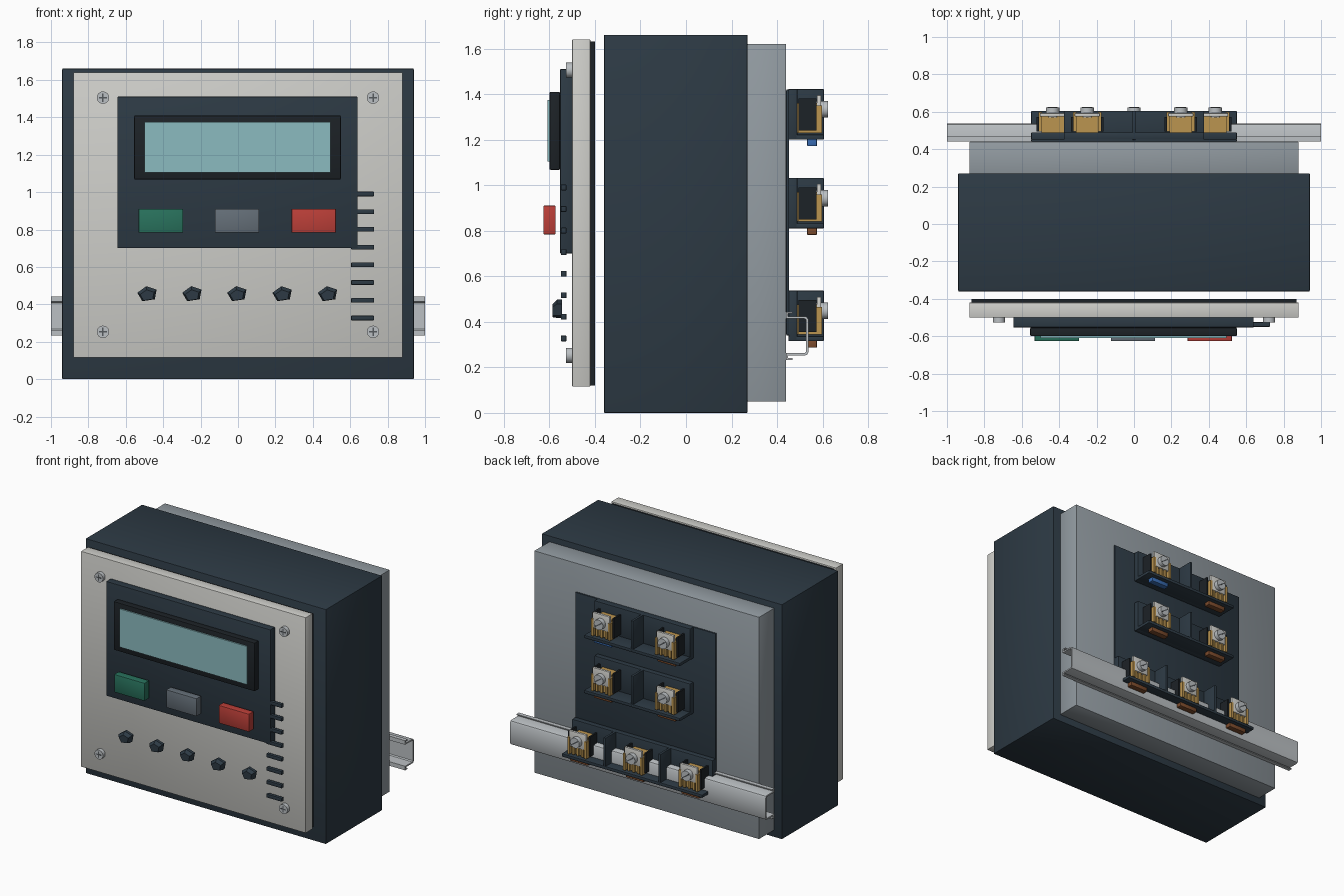
import bpy, bmesh, math
from mathutils import Matrix

if "Cube" in bpy.data.objects:
    bpy.data.objects.remove(bpy.data.objects["Cube"])

def mat(name, r, g, b):
    m = bpy.data.materials.new(name)
    m.diffuse_color = (r, g, b, 1)
    m.use_nodes = True
    m.node_tree.nodes["Principled BSDF"].inputs["Base Color"].default_value = m.diffuse_color
    return m

NAVY = mat("navy", .026, .042, .058)
BLACK = mat("near_black", .012, .016, .02)
CREAM = mat("cream", .62, .62, .59)
GREY = mat("housing_grey", .29, .33, .36)
STEEL = mat("steel", .5, .53, .55)
SLOT = mat("slot", .09, .1, .11)
BRASS = mat("brass", .5, .3, .08)
TEAL = mat("display_teal", .26, .5, .53)
GREEN = mat("green", .022, .17, .11)
RED = mat("red", .5, .05, .04)
MID = mat("button_grey", .13, .16, .19)
BLUE = mat("blue", .04, .15, .45)
BROWN = mat("brown", .2, .07, .025)

def finish(name, bm, material, smooth=False):
    bmesh.ops.recalc_face_normals(bm, faces=bm.faces)
    me = bpy.data.meshes.new(name)
    bm.to_mesh(me)
    bm.free()
    me.materials.append(material)
    ob = bpy.data.objects.new(name, me)
    bpy.context.collection.objects.link(ob)
    if smooth:
        bpy.ops.object.select_all(action='DESELECT')
        ob.select_set(True)
        bpy.context.view_layer.objects.active = ob
        bpy.ops.object.shade_smooth_by_angle(angle=math.radians(35))
    return ob

def box(name, x, y, z, material, bevel=0.0):
    """Box from (min, max) ranges on each axis."""
    bm = bmesh.new()
    bmesh.ops.create_cube(bm, size=1)
    for v in bm.verts:
        for i, r in enumerate((x, y, z)):
            v.co[i] = r[0] if v.co[i] < 0 else r[1]
    if bevel:
        bmesh.ops.bevel(bm, geom=bm.edges[:], offset=bevel, segments=2,
                        profile=.5, affect='EDGES')
    return finish(name, bm, material, bool(bevel))

def disc(name, x, y, z, r, material):
    """Cylinder along y, y = (min, max)."""
    bm = bmesh.new()
    bmesh.ops.create_cone(bm, cap_ends=True, segments=24, radius1=r, radius2=r,
                          depth=y[1] - y[0],
                          matrix=Matrix.Translation((x, sum(y) / 2, z)) @ Matrix.Rotation(math.pi / 2, 4, 'X'))
    return finish(name, bm, material, True)

def span(c, w):
    return (c - w / 2, c + w / 2)

# Main housing, rear cover, front plate and its gasket
box("housing", (-.94, .94), (-.36, .27), (0, 1.66), NAVY, .004)
box("rear_cover", (-.88, .88), (.27, .44), (.05, 1.62), GREY, .003)
box("front_plate", (-.88, .88), (-.50, -.42), (.115, 1.64), CREAM, .004)
box("gasket", (-.87, .87), (-.42, -.40), (.12, 1.63), BLACK)

# Control panel and display
box("control_panel", (-.645, .64), (-.553, -.50), (.70, 1.51), NAVY, .004)
box("display_bezel", (-.555, .55), (-.60, -.553), (1.067, 1.41), BLACK, .006)
box("display_screen", (-.50, .495), (-.609, -.59), (1.105, 1.375), TEAL)

# Push buttons
for name, x, m in (("green_button", -.413, GREEN), ("grey_button", -.005, MID), ("red_button", .405, RED)):
    box(name, span(x, .237), (-.626, -.573), (.784, .91), m, .003)

# Tapered five-sided knobs
PENT = [(-.053, .005), (-.005, .04), (.05, .022), (.04, -.03), (-.027, -.04)]
for i, x in enumerate((-.485, -.245, -.005, .237, .48)):
    bm = bmesh.new()
    rings = [[bm.verts.new((x + px * s, y, .457 + dz + pz * s)) for px, pz in PENT]
             for y, s, dz in ((-.545, 1, 0), (-.566, 1, 0), (-.586, .72, -.008))]
    bm.faces.new(rings[0])
    bm.faces.new(rings[-1])
    for a, b in zip(rings, rings[1:]):
        for k in range(5):
            j = (k + 1) % 5
            bm.faces.new((a[k], a[j], b[j], b[k]))
    finish(f"knob_{i}", bm, NAVY)

# Indicator bars on the right
for i in range(8):
    box(f"indicator_bar_{i}", (.605, .727), (-.55, -.525), span(.99 - i * .0947, .025), NAVY, .003)

# Corner screws with cross recess
for sx in (-1, 1):
    for z in (.253, 1.505):
        x = sx * .722
        disc("corner_screw", x, (-.526, -.49), z, .033, STEEL)
        box("screw_cross_a", span(x, .044), (-.5275, -.52), span(z, .008), SLOT)
        box("screw_cross_b", span(x, .008), (-.5275, -.52), span(z, .044), SLOT)

# Rear terminal board
box("terminal_board", (-.55, .55), (.44, .453), (.34, 1.42), NAVY, .004)

def terminal(x, z, tab):
    """Clamp terminal: cheeks, ribbed brass core, clamp plate, screw, wire tab."""
    for s in (-1, 1):
        box("clamp_cheek", span(x + s * .08, .012), (.495, .572), (z + .04, z + .18), BLACK)
        box("clamp_post", span(x + s * .066, .018), (.495, .598), (z + .03, z + .15), BRASS)
    box("clamp_core", span(x, .12), (.48, .575), (z + .03, z + .16), BRASS)
    for k in range(3):
        box("clamp_rib", span(x + (k - 1) * .036, .016), (.57, .59), (z + .03, z + .10), BRASS)
    box("clamp_plate", span(x, .135), (.575, .593), (z + .085, z + .195), CREAM, .003)
    disc("clamp_screw", x, (.57, .623), z + .133, .036, STEEL)
    slot = box("clamp_screw_slot", (-.03, .03), (.615, .6245), (-.004, .004), SLOT)
    slot.matrix_world = Matrix.Translation((x, 0, z + .133)) @ Matrix.Rotation(.6, 4, 'Y')
    box("wire_tab", span(x, .14), (.532, .575), (z - .028, z + .004), tab, .003)

# Three terminal rows: (base z, half width, terminal x, divider x)
ROWS = ((1.20, .375, (-.25, .25), (0,)),
        (.81, .375, (-.25, .25), (0,)),
        (.315, .55, (-.435, 0, .435), (-.215, .215)))
for i, (z, w, terms, divs) in enumerate(ROWS):
    box(f"terminal_back_{i}", (-w, w), (.45, .49), (z, z + .222), NAVY, .005)
    box(f"terminal_shelf_{i}", (-w, w), (.45, .605), (z, z + .022), NAVY, .004)
    for d in divs:
        box(f"terminal_divider_{i}", span(d, .018), (.45, .605), (z, z + .222), NAVY, .003)
    for x in terms:
        terminal(x, z, BLUE if i == 0 and x > 0 else BROWN)

# Mounting rail: hat profile (y, z offset), mirrored about z = .338, swept along x
half = [(.44, .079), (.44, .105), (.468, .105), (.468, .098), (.449, .098), (.449, .086),
        (.523, .086), (.532, .082), (.537, .073)]
inner = [(.528, .07), (.52, .076), (.44, .076)]
outer = half[1:] + [(y, -z) for y, z in reversed(half[1:])]
loop = outer + [(y, -z) for y, z in reversed(inner)] + inner
bm = bmesh.new()
ends = [[bm.verts.new((x, y, .338 + z)) for y, z in loop] for x in (-1, 1)]
for e in ends:
    bm.faces.new(e)
n = len(loop)
for k in range(n):
    j = (k + 1) % n
    bm.faces.new((ends[0][k], ends[0][j], ends[1][j], ends[1][k]))
finish("mounting_rail", bm, STEEL, True)
